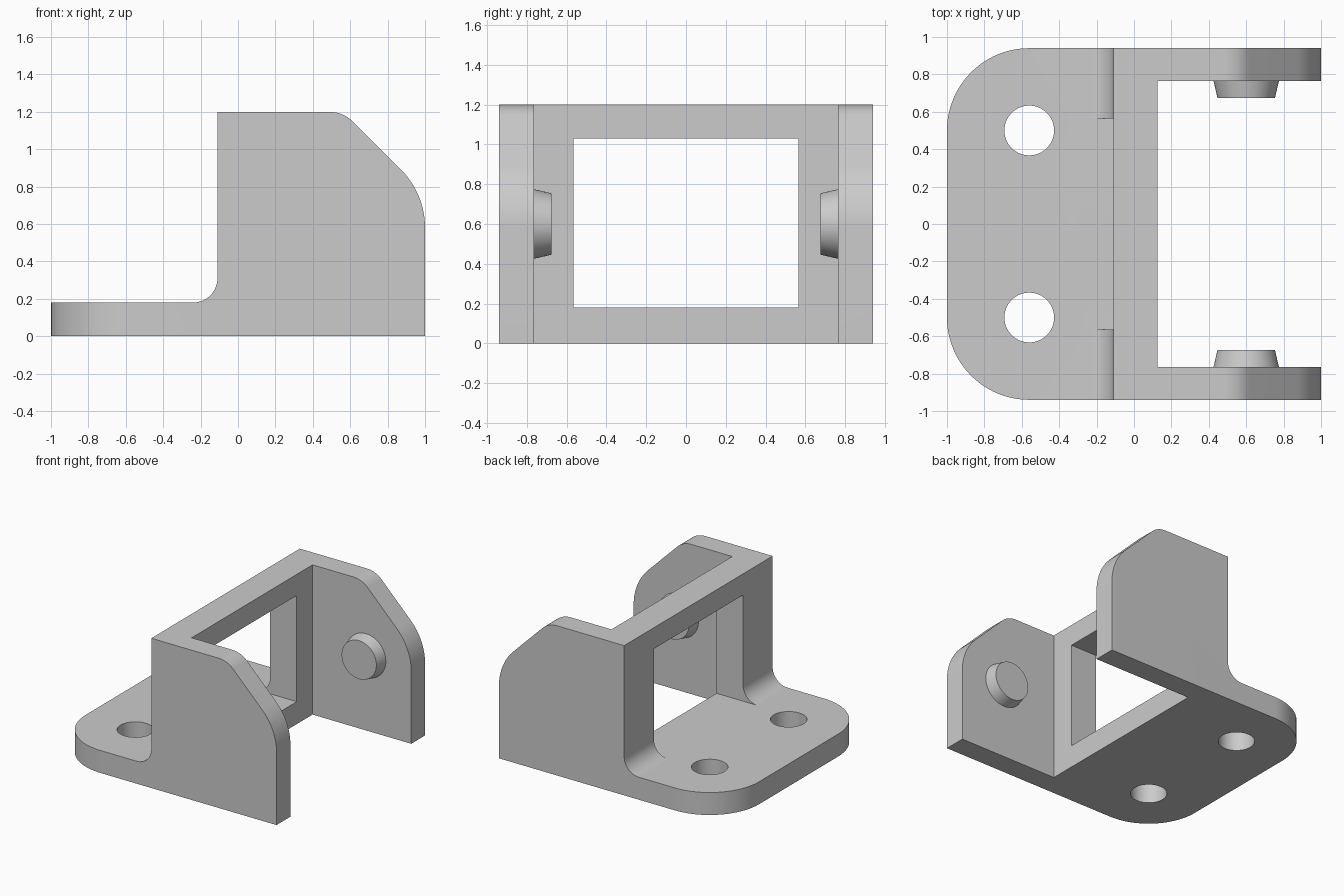
import bpy, bmesh
from math import sin, cos, radians, pi
from mathutils import Matrix

cube = bpy.data.objects.get("Cube")
if cube:
    bpy.data.objects.remove(cube, do_unlink=True)

grey = bpy.data.materials.new("plain grey")
grey.use_nodes = True
GREY = (0.6, 0.6, 0.6, 1)
grey.diffuse_color = GREY
grey.node_tree.nodes["Principled BSDF"].inputs["Base Color"].default_value = GREY


def arc(cx, cy, r, start, end, steps=16):
    angles = [radians(start + (end - start) * i / steps) for i in range(steps + 1)]
    return [(cx + r * cos(a), cy + r * sin(a)) for a in angles]


def finish(name, bm):
    bmesh.ops.recalc_face_normals(bm, faces=bm.faces)
    mesh = bpy.data.meshes.new(name)
    bm.to_mesh(mesh)
    bm.free()
    mesh.materials.append(grey)
    obj = bpy.data.objects.new(name, mesh)
    bpy.context.collection.objects.link(obj)
    return obj


def prism(name, outline, place, depth):
    """Extrude a 2D outline; place maps each point to 3D."""
    bm = bmesh.new()
    face = bm.faces.new([bm.verts.new(place(u, v)) for u, v in outline])
    new = bmesh.ops.extrude_face_region(bm, geom=[face])["geom"]
    bmesh.ops.translate(bm, vec=depth, verts=[v for v in new if isinstance(v, bmesh.types.BMVert)])
    return finish(name, bm)


def box(name, x0, x1, y, z0, z1):
    return prism(name, [(x0, -y), (x1, -y), (x1, y), (x0, y)],
                 lambda u, v: (u, v, z0), (0, 0, z1 - z0))


def cylinder(name, r1, r2, depth, matrix):
    bm = bmesh.new()
    bmesh.ops.create_cone(bm, cap_ends=True, segments=64, radius1=r1, radius2=r2,
                          depth=depth, matrix=matrix)
    return finish(name, bm)


def combine(target, tool, operation):
    mod = target.modifiers.new(tool.name, 'BOOLEAN')
    mod.operation, mod.solver, mod.object = operation, 'EXACT', tool
    bpy.context.view_layer.objects.active = target
    bpy.ops.object.modifier_apply(modifier=mod.name)
    bpy.data.objects.remove(tool, do_unlink=True)


HALF, INNER, BASE, TOP = 0.94, 0.765, 0.18, 1.2

# Bracket body: side profile with filleted foot and chamfered cheeks
profile = [(-1, 0), (1, 0)]
profile += arc(0.56, 0.58, 0.44, 0, 45)
profile += arc(0.487, TOP - 0.18, 0.18, 45, 90)
profile += [(-0.11, TOP)]
profile += arc(-0.24, BASE + 0.13, 0.13, 0, -90)
profile += [(-1, BASE)]
body = prism("bracket_body", profile, lambda u, v: (u, -HALF, v), (0, 2 * HALF, 0))

# Rounded corners of the base plate
R = 0.44
outline = [(1.5, -HALF), (1.5, HALF)]
outline += arc(-1 + R, HALF - R, R, 90, 180, 24) + arc(-1 + R, R - HALF, R, 180, 270, 24)
combine(body, prism("corner_limit", outline, lambda u, v: (u, v, -0.5), (0, 0, 2.5)), 'INTERSECT')

# Open bay between the cheeks, and the window in the upright wall
combine(body, box("bay_cutter", 0.125, 1.5, INNER, -0.5, 1.7), 'DIFFERENCE')
combine(body, box("window_cutter", -0.5, 0.5, 0.565, BASE, 1.03), 'DIFFERENCE')

# Mounting holes
for y in (-0.5, 0.5):
    combine(body, cylinder("hole_cutter", 0.133, 0.133, 1, Matrix.Translation((-0.56, y, 0))), 'DIFFERENCE')

# Tapered pivot pegs facing each other on the cheeks
parts = [body]
for side, s in (("left", 1), ("right", -1)):
    place = Matrix.Translation((0.6, s * 0.72, 0.6)) @ Matrix.Rotation(s * pi / 2, 4, 'X')
    parts.append(cylinder(side + "_peg", 0.175, 0.154, 0.09, place))

for obj in parts:
    bpy.ops.object.select_all(action='DESELECT')
    obj.select_set(True)
    bpy.context.view_layer.objects.active = obj
    bpy.ops.object.shade_smooth_by_angle(angle=radians(25))
